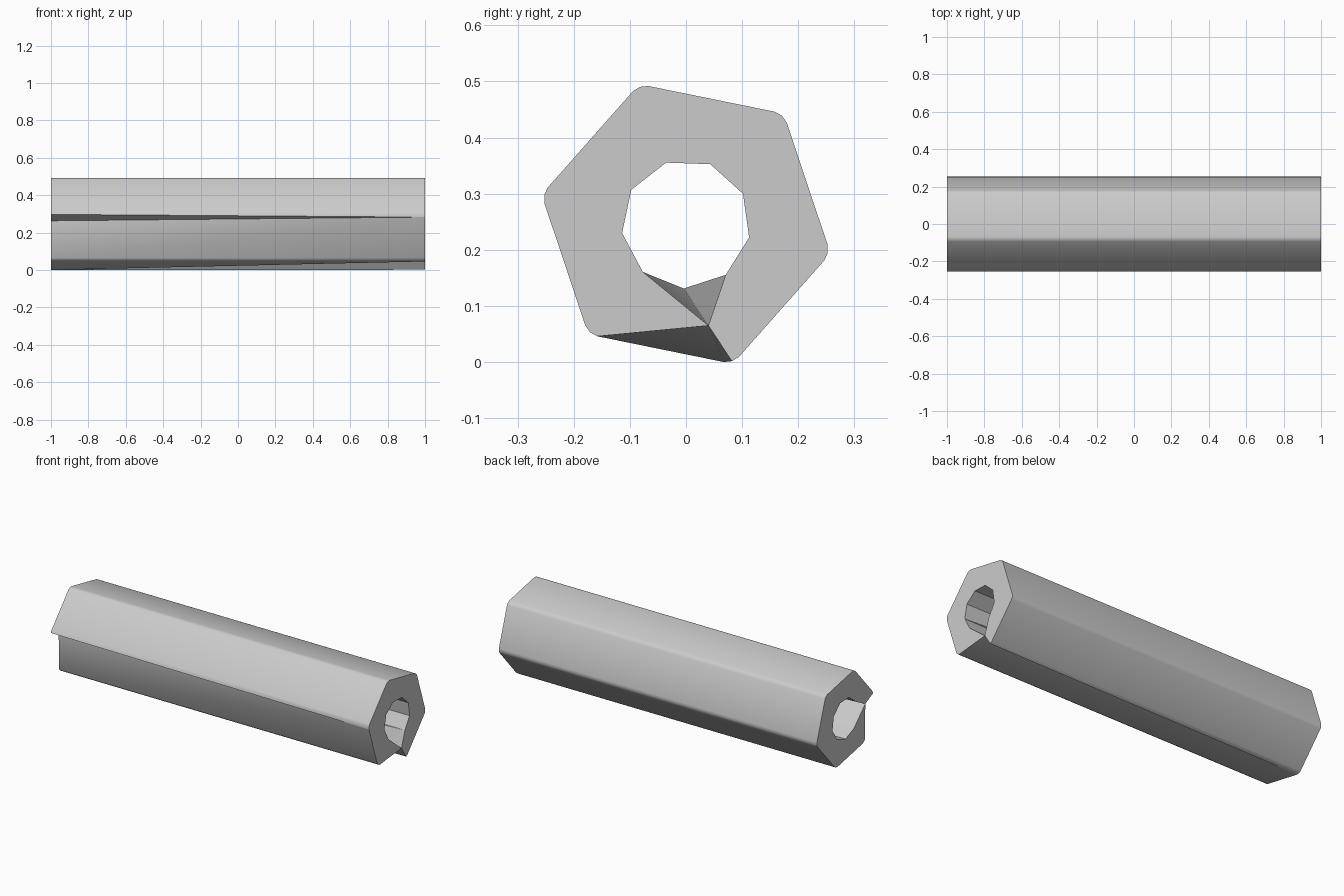
import bpy, bmesh
from math import cos, sin, radians

if "Cube" in bpy.data.objects:
    bpy.data.objects.remove(bpy.data.objects["Cube"], do_unlink=True)

HALF, MID_Z = 1.0, 0.246
OUTER, INNER = 18, 9      # rounded hexagon outside, nine-sided bore inside


def outer_angle(i):
    return 168.5 + 60 * (i // 3) + (-3.2, 0, 3.2)[i % 3]


def inner_angle(j):
    return 188 + 40 * j


def point(x, radius, degrees):
    a = radians(degrees)
    return (x, radius * cos(a), MID_Z + radius * sin(a))


bm = bmesh.new()


def end_rings(x, o_notch, i_notch, notch):
    """Outer and inner rings of one end, pinched together at the notch."""
    outer = [bm.verts.new(point(x, 0.2578 if i % 3 == 1 else 0.255, outer_angle(i)))
             if i != o_notch else None for i in range(OUTER)]
    inner = [bm.verts.new(point(x, 0.115, inner_angle(j)))
             if j != i_notch else None for j in range(INNER)]
    outer[o_notch] = inner[i_notch] = bm.verts.new((x, *notch))
    return outer, inner


def wall(a, b, a_notch, b_notch):
    """Long faces between the ends, split where a corner is pinched."""
    n = len(a)
    for i in range(n):
        j = (i + 1) % n
        if b_notch == j or a_notch == i:
            bm.faces.new((a[i], a[j], b[i]))
            bm.faces.new((a[j], b[j], b[i]))
        elif b_notch == i or a_notch == j:
            bm.faces.new((a[i], a[j], b[j]))
            bm.faces.new((a[i], b[j], b[i]))
        else:
            bm.faces.new((a[i], a[j], b[j], b[i]))


def cap(outer, inner, o, i):
    """Flat end face, zipped around from the notch."""
    o_end, i_end = o + OUTER, i + INNER
    while o < o_end or i < i_end:
        tri = [outer[o % OUTER], inner[i % INNER]]
        if i == i_end or (o < o_end and outer_angle(o + 1) < inner_angle(i + 1)):
            o += 1
            tri.append(outer[o % OUTER])
        else:
            i += 1
            tri.append(inner[i % INNER])
        if len(set(tri)) == 3:
            bm.faces.new(tri)


# Ends, each with one notch cut from rim to bore
left_notch, right_notch = (2, 0), (6, 2)
lo, li = end_rings(-HALF, *left_notch, (-0.182, 0.263))
ro, ri = end_rings(HALF, *right_notch, (0.04, 0.065))
cap(lo, li, *left_notch)
cap(ro, ri, *right_notch)

# Outside and bore
wall(lo, ro, left_notch[0], right_notch[0])
wall(li, ri, left_notch[1], right_notch[1])
bmesh.ops.recalc_face_normals(bm, faces=bm.faces[:])

mesh = bpy.data.meshes.new("hex_tube")
bm.to_mesh(mesh)
bm.free()
tube = bpy.data.objects.new("hex_tube", mesh)
bpy.context.collection.objects.link(tube)

# Colour
grey = bpy.data.materials.new("light_grey")
grey.use_nodes = True
colour = (0.6, 0.6, 0.6, 1)
grey.diffuse_color = colour
grey.node_tree.nodes["Principled BSDF"].inputs["Base Color"].default_value = colour
mesh.materials.append(grey)

# Soft corners, crisp ends and bore
bpy.ops.object.select_all(action='DESELECT')
tube.select_set(True)
bpy.context.view_layer.objects.active = tube
bpy.ops.object.shade_smooth_by_angle(angle=radians(35))
